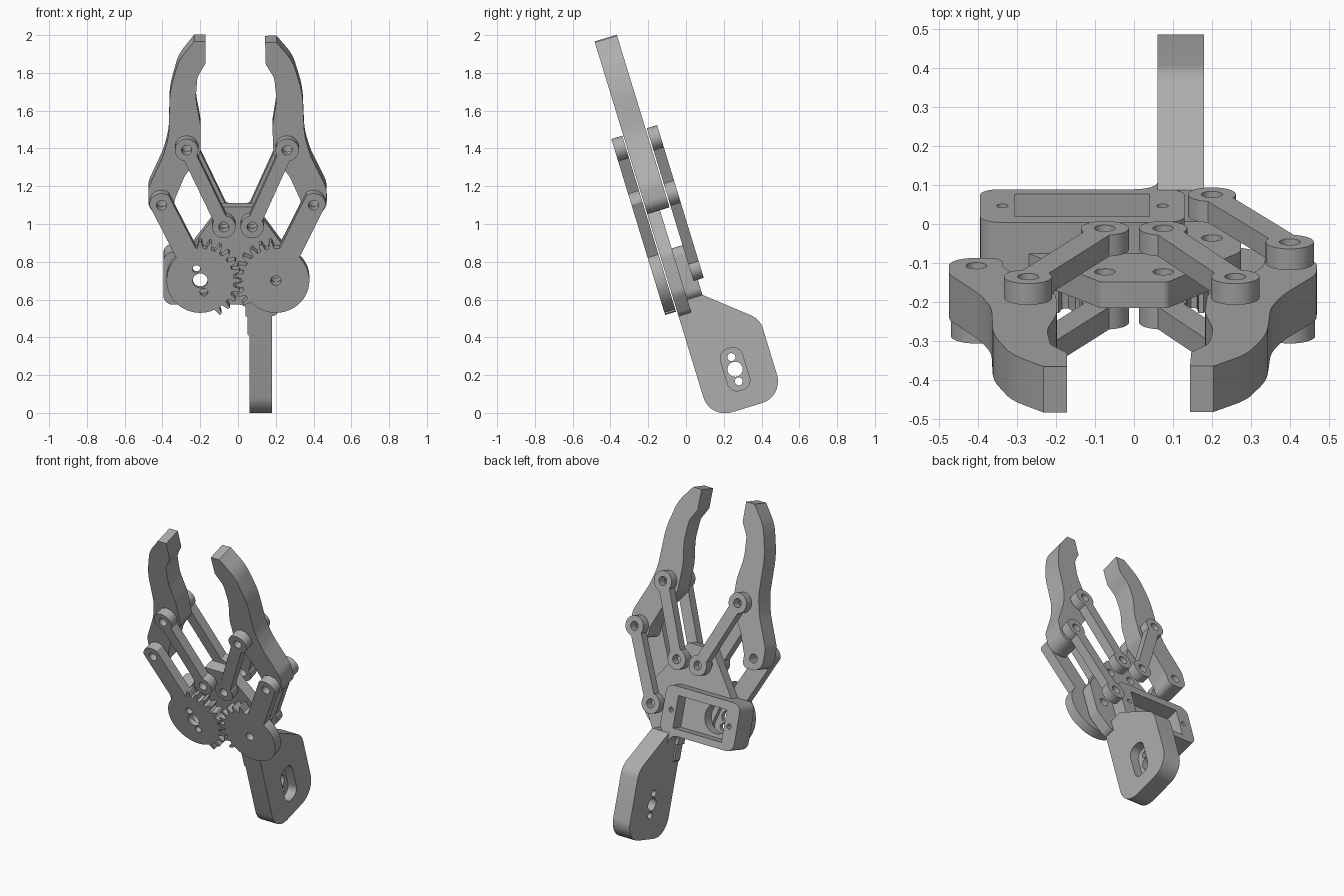
import bpy, bmesh, math
from mathutils import Matrix, Vector

cube = bpy.data.objects.get("Cube")
if cube:
    bpy.data.objects.remove(cube, do_unlink=True)

grey = bpy.data.materials.new("plain_grey")
grey.use_nodes = True
colour = (0.42, 0.42, 0.42, 1)
grey.diffuse_color = colour
grey.node_tree.nodes["Principled BSDF"].inputs["Base Color"].default_value = colour

# Whole mechanism leans forward; u runs up along it, n points out of its back
TILT = math.radians(17)
C, S = math.cos(TILT), math.sin(TILT)
X, U, N = Vector((1, 0, 0)), Vector((0, -S, C)), Vector((0, C, S))


def basis(a, b, c, origin):
    m = Matrix((a, b, c)).transposed().to_4x4()
    m.translation = origin
    return m


def extrude(name, loops, lo, hi, sideways=False):
    """Extrude an outline with holes, through the depth or sideways along x."""
    curve = bpy.data.curves.new(name, 'CURVE')
    curve.dimensions = '2D'
    curve.fill_mode = 'BOTH'
    curve.extrude = (hi - lo) / 2
    for loop in loops:
        spline = curve.splines.new('POLY')
        spline.points.add(len(loop) - 1)
        for point, (px, py) in zip(spline.points, loop):
            point.co = (px, py, 0, 1)
        spline.use_cyclic_u = True
    helper = bpy.data.objects.new(name + "_outline", curve)
    bpy.context.collection.objects.link(helper)
    bpy.context.view_layer.update()
    graph = bpy.context.evaluated_depsgraph_get()
    mesh = bpy.data.meshes.new_from_object(helper.evaluated_get(graph))
    bpy.data.objects.remove(helper, do_unlink=True)
    bpy.data.curves.remove(curve)
    mid = (lo + hi) / 2
    mesh.transform(basis(N, U, X, X * mid) if sideways else basis(X, U, -N, N * mid))
    bm = bmesh.new()
    bm.from_mesh(mesh)
    bmesh.ops.remove_doubles(bm, verts=bm.verts, dist=0.0001)
    bmesh.ops.recalc_face_normals(bm, faces=bm.faces)
    bm.to_mesh(mesh)
    bm.free()
    mesh.materials.clear()
    mesh.materials.append(grey)
    obj = bpy.data.objects.new(name, mesh)
    bpy.context.collection.objects.link(obj)
    bpy.ops.object.select_all(action='DESELECT')
    obj.select_set(True)
    bpy.context.view_layer.objects.active = obj
    bpy.ops.object.shade_smooth_by_angle(angle=math.radians(30))
    return obj


def arc(c, r, start, end, steps=16):
    return [(c[0] + r * math.cos(start + (end - start) * i / steps),
             c[1] + r * math.sin(start + (end - start) * i / steps)) for i in range(steps + 1)]


def circle(c, r):
    return arc(c, r, 0, math.tau, 28)[:-1]


def rounded(corners):
    """Outline from (x, y, radius) corners, each replaced by a tangent arc."""
    out = []
    for i, (x, y, r) in enumerate(corners):
        p = Vector((x, y))
        a = Vector(corners[i - 1][:2]) - p
        b = Vector(corners[(i + 1) % len(corners)][:2]) - p
        if r == 0:
            out.append((x, y))
            continue
        half = a.angle(b) / 2
        reach = min(r / math.tan(half), a.length * 0.48, b.length * 0.48)
        r = reach * math.tan(half)
        centre = p + (a.normalized() + b.normalized()).normalized() * (r / math.sin(half))
        s, e = p + a.normalized() * reach - centre, p + b.normalized() * reach - centre
        a0 = math.atan2(s.y, s.x)
        turn = (math.atan2(e.y, e.x) - a0 + math.pi) % math.tau - math.pi
        out += arc(centre, r, a0, a0 + turn, 8)
    return out


def slot(c, half_len, half_wid, angle):
    """Rounded recess shaped like a servo horn."""
    pts = rounded([(-half_wid, -half_len, 0.05), (half_wid, -half_len, 0.05),
                   (half_wid, half_len, 0.05), (-half_wid, half_len, 0.05)])
    ca, sa = math.cos(angle), math.sin(angle)
    return [(c[0] + x * ca - y * sa, c[1] + x * sa + y * ca) for x, y in pts]


def horn_holes(c, angle):
    dx, dy = -math.sin(angle) * 0.067, math.cos(angle) * 0.067
    return [circle(c, 0.04), circle((c[0] + dx, c[1] + dy), 0.021),
            circle((c[0] - dx, c[1] - dy), 0.021)]


def link(name, p, q, lo, hi):
    """Bar with a round drilled eye at each end."""
    R, w = 0.062, 0.036
    d = math.atan2(q[1] - p[1], q[0] - p[0])
    b = math.asin(w / R)
    outline = (arc(q, R, d - math.pi + b, d + math.pi - b, 24)
               + arc(p, R, d + b, d + math.tau - b, 24))
    extrude(name, [outline, circle(p, PIN), circle(q, PIN)], lo, hi)


PIN = 0.027
FRONT, BACK = (0.046, 0.106), (0.242, 0.299)
GEAR_Y, ELBOW_Y, TOP_Y, BASE_Y = 0.718, 1.135, 1.44, 1.015


def gear_outline(pivot, elbow, last, phase):
    """Left-hand partly toothed gear with an arm, in one outline."""
    root, tip, half, pitch = 0.178, 0.216, 0.058, math.tau / 24
    d = math.atan2(elbow[1] - pivot[1], elbow[0] - pivot[0])
    spread = math.asin(half / root)
    out = arc(pivot, root, d + spread, math.radians(last) + math.tau, 30)
    k = math.ceil((math.radians(last) - phase) / pitch + 0.4)
    while k * pitch + phase < d - spread - 0.3 * pitch:
        mid = k * pitch + phase
        for off, r in ((-.32, root), (-.2, .2), (-.11, tip), (.11, tip), (.2, .2), (.32, root)):
            t = mid + off * pitch
            out.append((pivot[0] + r * math.cos(t), pivot[1] + r * math.sin(t)))
        k += 1
    out += arc(pivot, root, d - spread - 0.01, d - spread, 1)
    return out + arc(elbow, 0.065, d - 1.1, d + 1.1, 20)


def mirror(loop):
    return [(-x, y) for x, y in loop]


# Geared arms, the left one recessed behind for the servo horn
servo = (-0.2, GEAR_Y)
elbow = (-0.405, ELBOW_Y)
horn_angle = math.radians(17)
outline = gear_outline(servo, elbow, -72, 0)
extrude("drive_gear_front", [outline, circle(elbow, PIN)] + horn_holes(servo, horn_angle),
        FRONT[0], 0.076)
extrude("drive_gear_back", [outline, circle(elbow, PIN), slot(servo, 0.115, 0.06, horn_angle)],
        0.076, FRONT[1])
elbow = (-0.4, ELBOW_Y)
outline = gear_outline(servo, elbow, -45, math.tau / 48)
extrude("driven_gear", [mirror(l) for l in (outline, circle(elbow, PIN), circle(servo, PIN))], *FRONT)

# Curved fingers
finger = rounded([
    (-.172, 2.022, 0), (-.232, 2.022, 0), (-.315, 1.915, .25), (-.362, 1.74, .5),
    (-.366, 1.5, .4), (-.395, 1.39, .4), (-.475, 1.21, .12), (-.475, 1.067, .07),
    (-.338, 1.067, .07), (-.338, 1.14, .1), (-.283, 1.275, .1), (-.2, 1.39, .08),
    (-.198, 1.56, .3), (-.224, 1.7, .3), (-.215, 1.825, .08), (-.172, 1.9, 0)])
holes = [circle((-.405, ELBOW_Y), PIN), circle((-.272, TOP_Y), PIN)]
extrude("right_finger", [finger] + holes, 0.112, 0.235)


def close(loop, angle=math.radians(1.5)):
    ca, sa = math.cos(angle), math.sin(angle)
    return [(.4 + (x - .405) * ca - (y - ELBOW_Y) * sa,
             ELBOW_Y + (x - .405) * sa + (y - ELBOW_Y) * ca) for x, y in mirror(loop)]


extrude("left_finger", [close(l) for l in [finger] + holes], 0.112, 0.235)

# Steering links in front and behind
for side, base, top in (("right", -0.075, -0.272), ("left", 0.075, 0.26)):
    for place, (lo, hi) in (("front", FRONT), ("back", BACK)):
        link(side + "_" + place + "_link", (base, BASE_Y), (top, TOP_Y), lo, hi)
link("left_outer_link", (0.2, GEAR_Y), (0.4, ELBOW_Y), *BACK)

# Base plate, with the servo housing standing on its back
screws = [circle((x, 0.71), 0.015) for x in (-0.338, 0.073)]
plate = rounded([(-.085, 1.106, .02), (-.27, .855, 0), (-.395, .855, .05), (-.395, .565, .05),
                 (.04, .565, 0), (.04, .5, 0), (.2, .5, .05), (.275, .62, .08),
                 (.275, .84, .08), (.085, 1.106, .02)])
pivots = [circle(p, PIN) for p in ((-.075, BASE_Y), (.075, BASE_Y), (.2, GEAR_Y))]
extrude("base_plate", [plate, circle(servo, 0.09)] + pivots + screws, 0.112, 0.182)
housing = rounded([(-.395, .565, .05), (.13, .565, .05), (.13, .855, .05), (-.395, .855, .05)])
pocket = [(-.305, .607), (.04, .607), (.04, .803), (-.305, .803)]
extrude("servo_housing", [housing, pocket] + screws, 0.182, 0.266)

# Wrist bracket, recessed on its left side for the second horn
bracket = rounded([(.112, -.068, .12), (.52, -.068, .12), (.52, .36, .11),
                   (.266, .572, 0), (.112, .572, 0)])
wrist = (0.316, 0.145)
extrude("wrist_bracket_inner", [bracket] + horn_holes(wrist, 0), 0.06, 0.12, True)
extrude("wrist_bracket_outer", [bracket, slot(wrist, 0.115, 0.06, 0)], 0.12, 0.18, True)
fillet = [(.062, .567)] + arc((0, .505), 0.06, math.pi / 2, 0, 10) + [(.062, .505)]
extrude("bracket_fillet", [fillet], 0.113, 0.266)
extrude("bracket_rib", [[(.05, .4), (.062, .39), (.062, .51), (.05, .51)]], 0.113, 0.172)
